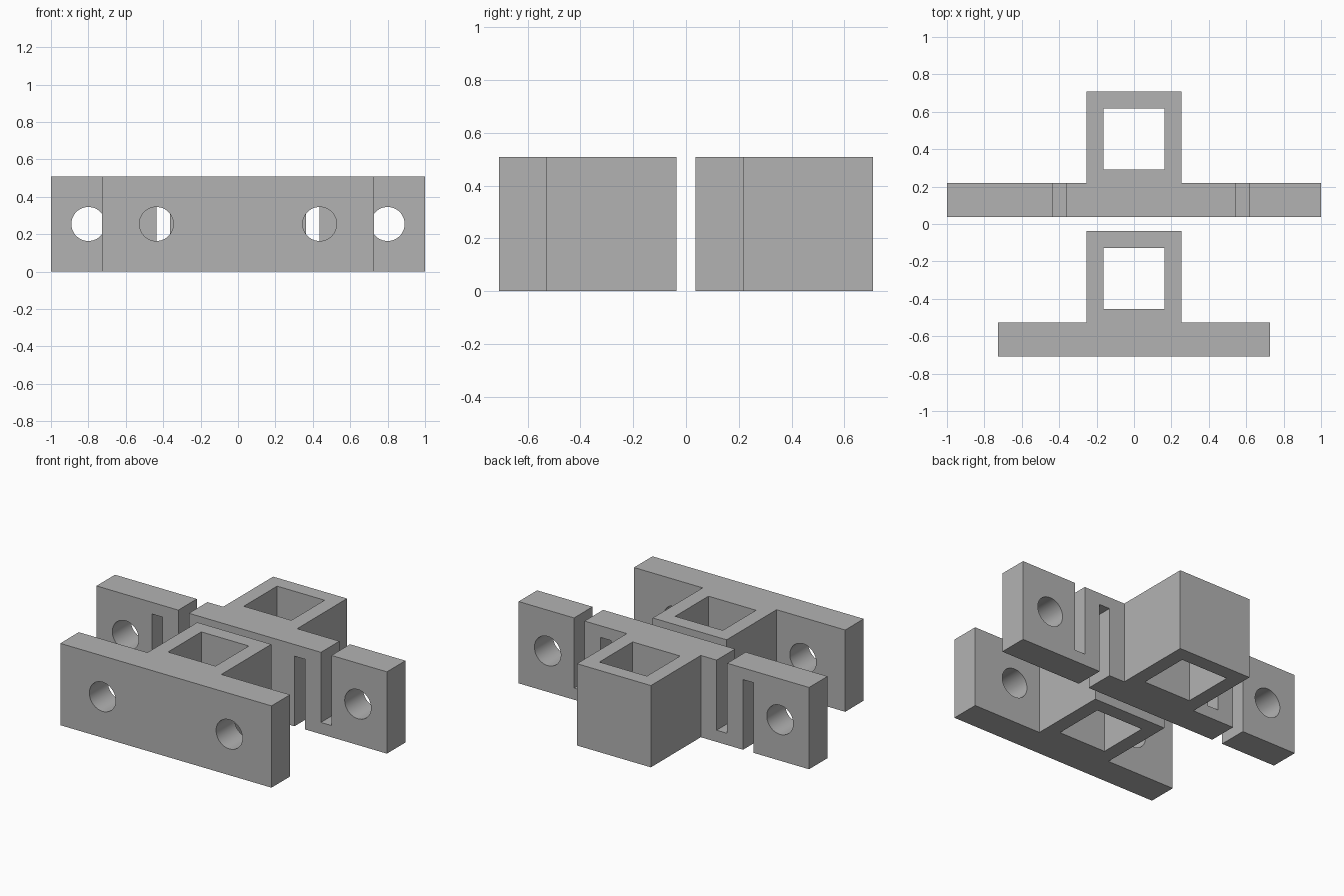
import bpy, bmesh, math
from mathutils import Matrix, Vector

if "Cube" in bpy.data.objects:
    bpy.data.objects.remove(bpy.data.objects["Cube"])

U = 2 / 55      # the design sits on a whole-unit grid, 55 units wide
H = 14          # height of both brackets

grey = bpy.data.materials.new("plain_grey")
grey.diffuse_color = (0.45, 0.45, 0.45, 1)
grey.use_nodes = True
grey.node_tree.nodes["Principled BSDF"].inputs["Base Color"].default_value = grey.diffuse_color


def finish(bm, name):
    bmesh.ops.scale(bm, vec=(U, U, U), verts=bm.verts)
    bmesh.ops.recalc_face_normals(bm, faces=bm.faces)
    mesh = bpy.data.meshes.new(name)
    bm.to_mesh(mesh)
    bm.free()
    obj = bpy.data.objects.new(name, mesh)
    bpy.context.collection.objects.link(obj)
    mesh.materials.append(grey)
    return obj


def box(x0, x1, y0, y1, z0, z1):
    bm = bmesh.new()
    bmesh.ops.create_cube(bm, size=1)
    bmesh.ops.scale(bm, vec=(x1 - x0, y1 - y0, z1 - z0), verts=bm.verts)
    bmesh.ops.translate(bm, vec=((x0 + x1) / 2, (y0 + y1) / 2, (z0 + z1) / 2), verts=bm.verts)
    return finish(bm, "cutter")


def bolt_hole(x, y):
    bm = bmesh.new()
    bmesh.ops.create_cone(bm, cap_ends=True, segments=48, radius1=2.5, radius2=2.5, depth=8,
                          matrix=Matrix.Translation((x, y, H / 2)) @ Matrix.Rotation(math.pi / 2, 4, 'X'))
    return finish(bm, "cutter")


def t_block(name, half, y):
    # T-shaped outline: a plate with a square socket behind it
    outline = [(-half, 0), (half, 0), (half, 5), (7, 5), (7, 18.5), (-7, 18.5), (-7, 5), (-half, 5)]
    bm = bmesh.new()
    face = bm.faces.new([bm.verts.new((px, y + py, 0)) for px, py in outline])
    top = bmesh.ops.extrude_face_region(bm, geom=[face])["geom"]
    bmesh.ops.translate(bm, vec=Vector((0, 0, H)),
                        verts=[v for v in top if isinstance(v, bmesh.types.BMVert)])
    return finish(bm, name)


def bracket(name, half, y, hole_x, slots=()):
    obj = t_block(name, half, y)
    cutters = [box(-4.5, 4.5, y + 7, y + 16, -1, H + 1)]          # square socket
    cutters += [bolt_hole(s * hole_x, y + 2.5) for s in (-1, 1)]  # bolt holes
    for x, z0, z1 in slots:                                       # spring slots
        cutters.append(box(x, x + 2, y - 1, y + 6, z0, z1))
    bpy.context.view_layer.objects.active = obj
    for cutter in cutters:
        mod = obj.modifiers.new("cut", 'BOOLEAN')
        mod.operation = 'DIFFERENCE'
        mod.solver = 'EXACT'
        mod.object = cutter
        bpy.ops.object.modifier_apply(modifier=mod.name)
        bpy.data.objects.remove(cutter)
    bpy.ops.object.select_all(action='DESELECT')
    obj.select_set(True)
    bpy.ops.object.shade_smooth_by_angle(angle=math.radians(30))


# Front bracket: short plate
bracket("front_bracket", 20, -19.5, 12)

# Back bracket: long plate with slots open alternately at the bottom and the top
bracket("back_bracket", 27.5, 1, 22,
        [(-17, -1, H - 2), (-12, 2, H + 1), (10, -1, H - 2), (15, 2, H + 1)])
